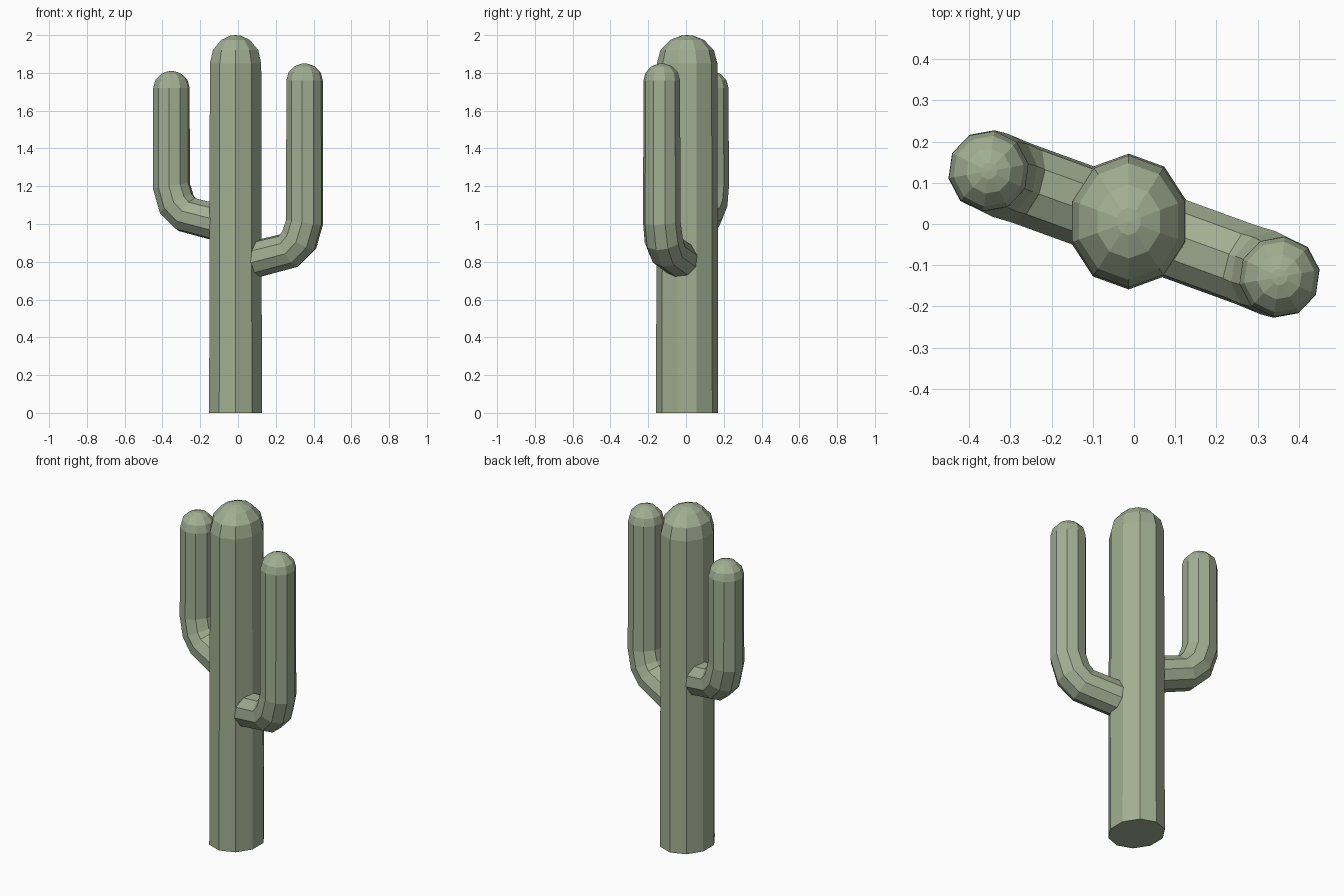
import bpy, bmesh, math
from mathutils import Vector

cube = bpy.data.objects.get("Cube")
if cube:
    bpy.data.objects.remove(cube, do_unlink=True)

SIDES = 10
green = bpy.data.materials.new("sage green")
colour = (0.36, 0.425, 0.29, 1)
green.use_nodes = True
green.diffuse_color = colour
green.node_tree.nodes["Principled BSDF"].inputs["Base Color"].default_value = colour


def sweep(name, path, phase, stretch=1.0):
    """Faceted tube along (distance, height, radius) stations in the XZ plane, closed by a pointed cap."""
    bm = bmesh.new()
    pts = [Vector((s, 0, z)) for s, z, r in path]
    rings = []
    for i, (s, z, r) in enumerate(path[:-1]):
        ahead = (pts[i + 1] - pts[i]).normalized()
        behind = (pts[i] - pts[i - 1]).normalized() if i else ahead
        tangent = (ahead + behind).normalized()
        side = Vector((tangent.z, 0, -tangent.x))
        ring = []
        for k in range(SIDES):
            a = phase + math.tau * k / SIDES
            offset = side * math.cos(a) * r + Vector((0, math.sin(a) * r * stretch, 0))
            ring.append(bm.verts.new(pts[i] + offset))
        rings.append(ring)
    for low, high in zip(rings, rings[1:]):
        for k in range(SIDES):
            n = (k + 1) % SIDES
            bm.faces.new((low[k], low[n], high[n], high[k]))
    tip = bm.verts.new(pts[-1])
    for k in range(SIDES):
        bm.faces.new((rings[-1][k], rings[-1][(k + 1) % SIDES], tip))
    bm.faces.new(rings[0][::-1])
    bmesh.ops.recalc_face_normals(bm, faces=bm.faces)
    mesh = bpy.data.meshes.new(name)
    bm.to_mesh(mesh)
    bm.free()
    mesh.materials.append(green)
    obj = bpy.data.objects.new(name, mesh)
    bpy.context.collection.objects.link(obj)
    return obj


def dome(s, start, top, radius):
    """Stations of a rounded end."""
    angles = [math.radians(d) for d in (0, 28, 56, 78)]
    stations = [(s, start + (top - start) * math.sin(a), radius * math.cos(a)) for a in angles]
    return stations + [(s, top, 0)]


# Trunk, a little deeper than wide
trunk = sweep("trunk", [(0, 0, 0.147)] + dome(0, 1.85, 2.0, 0.143), math.radians(18), 1.12)
trunk.location = (-0.013, 0.006, 0)


# Arms: out of the trunk, round the elbow and up
def arm(name, root, top, turn):
    elbow = [(0, 0.0, 0.1), (0.29, 0.07, 0.1), (0.345, 0.125, 0.103), (0.375, 0.22, 0.1)]
    path = [(s, root + z, r) for s, z, r in elbow] + dome(0.375, top - 0.09, top, 0.098)
    obj = sweep(name, path, math.radians(30))
    obj.rotation_euler.z = math.radians(turn)


arm("left_arm", 0.79, 1.85, -20)
arm("right_arm", 0.98, 1.81, 160)
